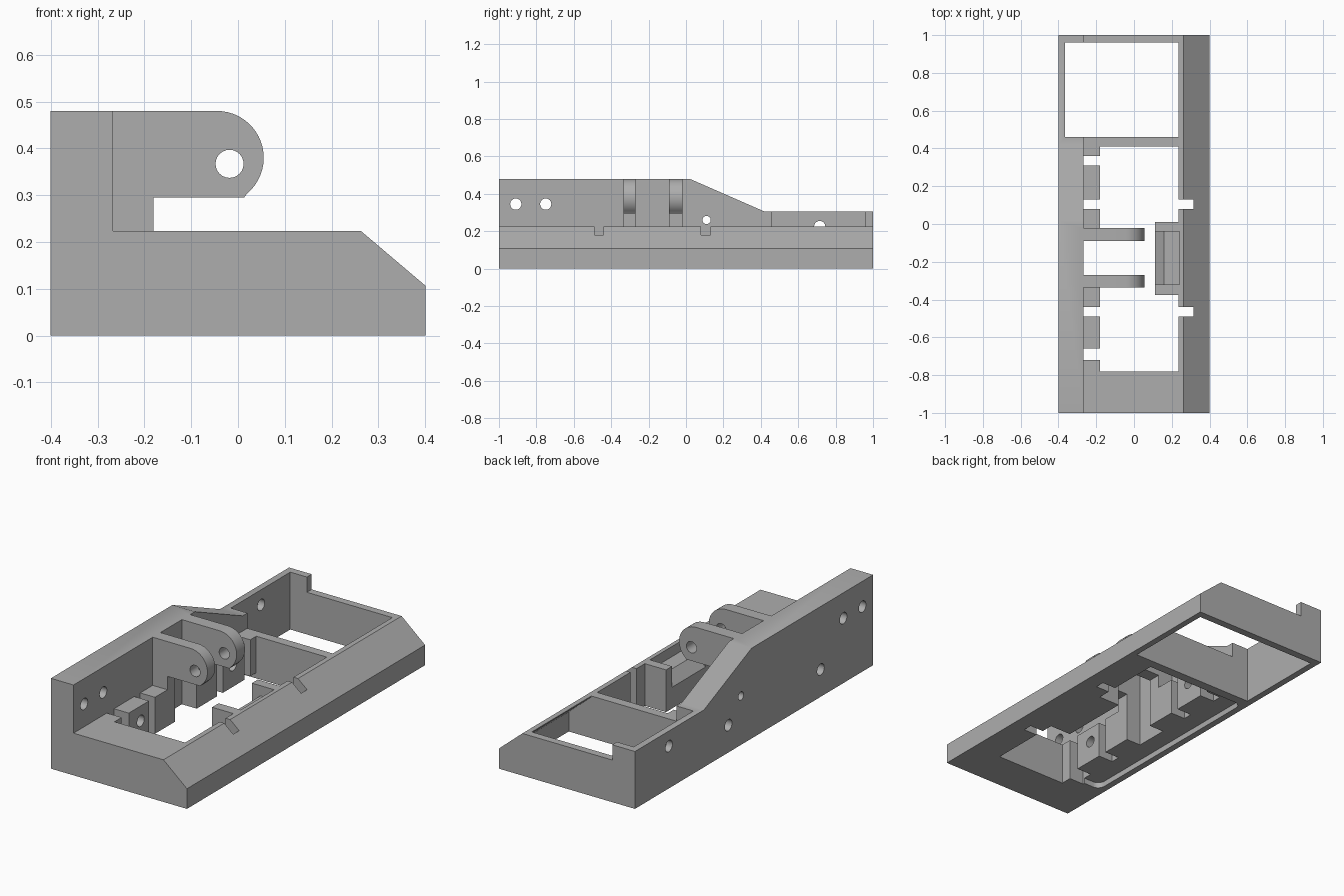
import bpy, bmesh, math
from mathutils import Vector

cube = bpy.data.objects.get("Cube")
if cube:
    bpy.data.objects.remove(cube, do_unlink=True)

grey = bpy.data.materials.new("plain_grey")
grey.use_nodes = True
colour = (0.42, 0.42, 0.42, 1)
grey.diffuse_color = colour
grey.node_tree.nodes["Principled BSDF"].inputs["Base Color"].default_value = colour


def prism(name, axis, outline, lo, hi):
    """Extrude a 2D outline along an axis from lo to hi."""
    place = {"x": lambda u, v, t: (t, u, v),
             "y": lambda u, v, t: (u, t, v),
             "z": lambda u, v, t: (u, v, t)}[axis]
    bm = bmesh.new()
    face = bm.faces.new([bm.verts.new(place(u, v, lo)) for u, v in outline])
    side = bmesh.ops.extrude_face_region(bm, geom=[face])["geom"]
    move = Vector(place(0, 0, hi - lo))
    bmesh.ops.translate(bm, vec=move, verts=[g for g in side if isinstance(g, bmesh.types.BMVert)])
    bmesh.ops.recalc_face_normals(bm, faces=bm.faces)
    mesh = bpy.data.meshes.new(name)
    bm.to_mesh(mesh)
    bm.free()
    obj = bpy.data.objects.new(name, mesh)
    bpy.context.collection.objects.link(obj)
    mesh.materials.append(grey)
    return obj


def box(name, x, y, z):
    return prism(name, "z", [(x[0], y[0]), (x[1], y[0]), (x[1], y[1]), (x[0], y[1])], *z)


def arc(u, v, r, start, end, steps):
    angles = [math.radians(start + (end - start) * i / steps) for i in range(steps + 1)]
    return [(u + r * math.cos(a), v + r * math.sin(a)) for a in angles]


def hole(axis, u, v, r, lo, hi):
    return prism("hole_cutter", axis, arc(u, v, r, 0, 345, 23), lo, hi)


def combine(target, tool, operation):
    """Apply a boolean and remove the tool."""
    mod = target.modifiers.new("boolean", "BOOLEAN")
    mod.operation, mod.solver, mod.object = operation, "EXACT", tool
    bpy.context.view_layer.update()
    graph = bpy.context.evaluated_depsgraph_get()
    mesh = bpy.data.meshes.new_from_object(target.evaluated_get(graph))
    target.modifiers.clear()
    target.data = mesh
    bpy.data.objects.remove(tool, do_unlink=True)


def cut(target, tool):
    combine(target, tool, "DIFFERENCE")


WALL_IN, POST_IN, RIM_IN, DECK = -0.267, -0.18, 0.235, 0.224

# Chamfered base and the tall side wall
base = prism("base_frame", "y", [(-0.4, 0), (0.4, 0), (0.4, 0.107), (0.262, DECK), (-0.4, DECK)], -1, 1)
wall = prism("side_wall", "x", [(-1, 0), (1, 0), (1, 0.305), (0.42, 0.305), (0.02, 0.48), (-1, 0.48)],
             -0.4, WALL_IN)
combine(base, wall, "UNION")

# Main opening and the gaps that separate the mounting posts
cut(base, box("opening_cutter", (POST_IN, RIM_IN), (-0.78, 0.41), (-0.1, 0.4)))
for y in [(-0.72, -0.66), (-0.49, -0.44), (-0.27, -0.09), (0.08, 0.13), (0.31, 0.36)]:
    cut(base, box("gap_cutter", (WALL_IN, POST_IN + 0.05), y, (-0.1, 0.4)))

# Slots through the chamfered rim
for y in [(-0.49, -0.44), (0.08, 0.13)]:
    cut(base, box("slot_cutter", (RIM_IN - 0.05, 0.315), y, (-0.1, 0.4)))

# Rear compartment with walls of even thickness
cut(base, prism("compartment_cutter", "y",
                [(-0.365, -0.1), (0.367, -0.1), (0.367, 0.105), (RIM_IN, 0.218),
                 (RIM_IN, 0.6), (-0.365, 0.6)], 0.46, 0.96))

# Shallow rounded recess under the posts
recess = (arc(-0.325, 0.37, 0.04, 180, 90, 6) + [(-0.15, 0.41), (-0.15, -0.71)]
          + arc(-0.325, -0.67, 0.04, 270, 180, 6))
cut(base, prism("recess_cutter", "z", recess, -0.1, 0.03))

# Ledge with a sloped tray
combine(base, box("ledge", (0.11, 0.25), (-0.375, 0.01), (0, DECK)), "UNION")
cut(base, prism("tray_cutter", "y", [(0.24, 0.4), (0.24, 0.17), (0.16, 0.17), (0.09, 0.09), (0.09, 0.4)],
                -0.32, -0.04))

# Round holes through the wall and posts
for y, z, r in [(-0.91, 0.345, 0.03), (-0.75, 0.345, 0.03), (-0.56, 0.145, 0.03),
                (0.215, 0.145, 0.03), (0.11, 0.26, 0.022), (0.715, 0.225, 0.03)]:
    cut(base, hole("x", y, z, r, -0.5, -0.1))

# Pair of rounded hinge arms
profile = ([(WALL_IN - 0.02, DECK - 0.02), (POST_IN, DECK - 0.02), (POST_IN, 0.295), (0.013, 0.295)]
           + arc(-0.045, 0.38, 0.1, -50, 90, 20) + [(WALL_IN - 0.02, 0.48)])
for name, y in [("front_hinge_arm", (-0.335, -0.27)), ("rear_hinge_arm", (-0.09, -0.02))]:
    arm = prism(name, "y", profile, *y)
    cut(arm, hole("y", -0.018, 0.367, 0.03, -0.5, 0.5))
    combine(base, arm, "UNION")

# Crisp edges with smooth curves
bpy.ops.object.select_all(action="DESELECT")
base.select_set(True)
bpy.context.view_layer.objects.active = base
bpy.ops.object.shade_smooth_by_angle(angle=math.radians(30))
